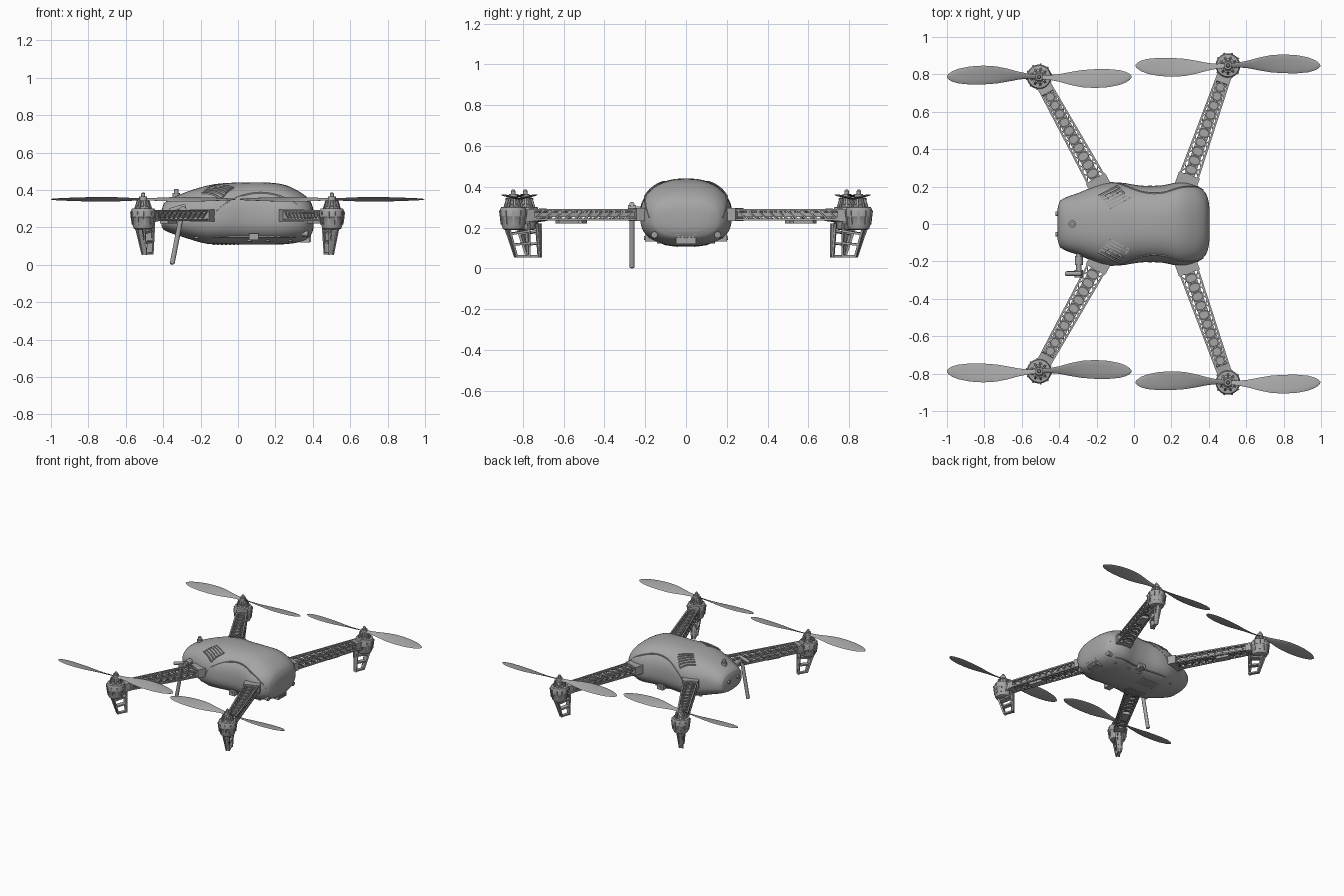
import bpy, bmesh, math
from mathutils import Vector, Matrix

if "Cube" in bpy.data.objects:
    bpy.data.objects.remove(bpy.data.objects["Cube"])

grey = bpy.data.materials.new("mid_grey")
grey.use_nodes = True
COL = (0.38, 0.38, 0.38, 1)
grey.diffuse_color = COL
grey.node_tree.nodes["Principled BSDF"].inputs["Base Color"].default_value = COL


# ---------- helpers ----------
def add(name, mesh, loc=(0, 0, 0), rot=0.0):
    ob = bpy.data.objects.new(name, mesh)
    ob.location, ob.rotation_euler = loc, (0, 0, rot)
    bpy.context.collection.objects.link(ob)
    return ob


def finish(name, bm, angle=35):
    bmesh.ops.recalc_face_normals(bm, faces=bm.faces)
    mesh = bpy.data.meshes.new(name)
    bm.to_mesh(mesh)
    bm.free()
    mesh.materials.append(grey)
    tmp = add("tmp", mesh)
    bpy.ops.object.select_all(action='DESELECT')
    tmp.select_set(True)
    bpy.context.view_layer.objects.active = tmp
    bpy.ops.object.shade_smooth_by_angle(angle=math.radians(angle))
    mesh = tmp.data
    bpy.data.objects.remove(tmp)
    return mesh


def frame(p, q):
    d = (q - p).normalized()
    side = d.cross(Vector((0, 0, 1)))
    side = side.normalized() if side.length > 1e-4 else Vector((0, 1, 0))
    m = Matrix((d, side, side.cross(d))).transposed().to_4x4()
    return Matrix.Translation((p + q) / 2) @ m


def beam(bm, p, q, w, h):
    p, q = Vector(p), Vector(q)
    s = Matrix.Diagonal(((q - p).length, w, h, 1))
    bmesh.ops.create_cube(bm, size=1, matrix=frame(p, q) @ s)


def rod(bm, p, q, r, seg=16, r2=None):
    p, q = Vector(p), Vector(q)
    m = frame(p, q) @ Matrix.Rotation(math.pi / 2, 4, 'Y')
    bmesh.ops.create_cone(bm, cap_ends=True, segments=seg, radius1=r,
                          radius2=r if r2 is None else r2,
                          depth=(q - p).length, matrix=m)


def loft(bm, rings):
    rows = [[bm.verts.new(c) for c in ring] for ring in rings]
    n = len(rows[0])
    for a, b in zip(rows, rows[1:]):
        for i in range(n):
            bm.faces.new((a[i], a[(i + 1) % n], b[(i + 1) % n], b[i]))
    bm.faces.new(rows[0])
    bm.faces.new(rows[-1])


def lathe(bm, prof, seg=28):
    loft(bm, [[(r * math.cos(2 * math.pi * i / seg), r * math.sin(2 * math.pi * i / seg), z)
               for i in range(seg)] for r, z in prof])


# ---------- body shape: x, half width, top, bottom ----------
ST = [(-0.408, .085, .295, .205), (-0.395, .125, .33, .185), (-0.30, .165, .38, .15),
      (-0.17, .215, .422, .113), (-0.08, .222, .436, .109), (0.04, .205, .44, .108),
      (0.15, .207, .44, .108), (0.25, .224, .427, .110), (0.33, .208, .39, .122),
      (0.38, .17, .35, .145), (0.398, .125, .315, .175), (0.404, .08, .29, .20)]
N = 2.5
MID = 0.25


def section(x):
    for k in range(len(ST) - 1):
        if x <= ST[k + 1][0]:
            break
    a, b = ST[k], ST[k + 1]
    t = (x - a[0]) / (b[0] - a[0])
    lo, hi = ST[max(k - 1, 0)], ST[min(k + 2, len(ST) - 1)]
    out = []
    for j in (1, 2, 3):
        w = b[0] - a[0]
        ma = (b[j] - lo[j]) / (b[0] - lo[0]) * w
        mb = (hi[j] - a[j]) / (hi[0] - a[0]) * w
        out.append((2*t**3 - 3*t*t + 1)*a[j] + (t**3 - 2*t*t + t)*ma
                   + (3*t*t - 2*t**3)*b[j] + (t**3 - t*t)*mb)
    return out


def skin_z(x, y, up=True):
    hw, zt, zb = section(x)
    return MID + ((zt if up else zb) - MID) * max(0, 1 - (abs(y) / hw) ** N) ** (1 / N)


def skin_y(x, z):
    hw, zt, zb = section(x)
    return hw * max(0, 1 - (abs(z - MID) / abs((zt if z > MID else zb) - MID)) ** N) ** (1 / N)


def body_ring(x, seg=56):
    hw, zt, zb = section(x)
    ring = []
    for i in range(seg):
        a = 2 * math.pi * i / seg
        c, s = math.cos(a), math.sin(a)
        ring.append((x, math.copysign(abs(c) ** (2 / N), c) * hw,
                     MID + abs(s) ** (2 / N) * ((zt - MID) if s > 0 else (zb - MID))))
    return ring


bm = bmesh.new()
xs = []
for a, b in zip(ST, ST[1:]):
    xs += [a[0] + (b[0] - a[0]) * i / 4 for i in range(4)]
loft(bm, [body_ring(x) for x in xs + [ST[-1][0]]])
add("body_shell", finish("body_shell", bm, 40))

# Seam lines and air vents lying on the shell
bm = bmesh.new()
vent = bmesh.new()
for s in (-1, 1):
    arch = []
    for i in range(29):
        x = -0.13 + 0.50 * i / 28
        z = 0.25 + 0.135 * math.sin(math.pi * i / 28) ** 0.6
        arch.append((x, s * skin_y(x, z), z))
    low = [(x / 100, s * skin_y(x / 100, 0.15), 0.15) for x in range(-14, 34, 3)]
    for path in (arch, low):
        for p, q in zip(path, path[1:]):
            beam(bm, p, q, 0.006, 0.006)
    for i in range(6):
        pts = []
        for t in range(5):
            x, y = -0.19 + .013 * i + .025 * t, .150 - .013 * i + .013 * t
            pts.append((x, s * y, skin_z(x, y) + .001))
        for p, q in zip(pts, pts[1:]):
            beam(vent, p, q, 0.008, 0.008)
    for t in (0, 4):
        x0, y0 = -0.19 + .025 * t, .150 + .013 * t
        ends = [(x, s * y, skin_z(x, y)) for x, y in ((x0, y0), (x0 + .0325, y0 - .0325), (x0 + .065, y0 - .065))]
        for p, q in zip(ends, ends[1:]):
            beam(vent, p, q, 0.008, 0.008)
    # Belly slots
    for i in range(7):
        x = -0.13 + 0.022 * i
        beam(vent, (x, s * .04, skin_z(x, .04, False)), (x, s * .11, skin_z(x, .11, False)), .009, .008)
add("shell_seams", finish("shell_seams", bm))
add("air_vents", finish("air_vents", vent))

# Belly screws, latch, nose sensors, port
bm = bmesh.new()
for s in (-1, 1):
    for x in (-0.22, 0.06, 0.16, 0.28):
        z = skin_z(x, .13, False)
        rod(bm, (x, s * .13, z - .004), (x, s * .13, z + .02), .012)
    rod(bm, (-.38, s * .055, .27), (-.42, s * .055, .27), .012)
    rod(bm, (.33, s * .15, .17), (.375, s * .155, .165), .016)
    beam(bm, (.06, s * .17, .15), (.11, s * .17, .15), .06, .035)
    rod(bm, (.085, s * .18, .15), (.085, s * .205, .15), .01)
rod(bm, (-.33, 0, .35), (-.33, 0, .385), .02)
rod(bm, (-.33, 0, .385), (-.33, 0, .405), .012)
add("fittings", finish("fittings", bm))
bm = bmesh.new()
beam(bm, (.33, 0, .145), (.385, 0, .145), .10, .05)
for i in range(5):
    beam(bm, (.38, -.036 + .018 * i, .143), (.39, -.036 + .018 * i, .143), .007, .04)
beam(bm, (.38, 0, .168), (.393, 0, .168), .11, .007)
add("end_port", finish("end_port", bm))

# Antenna on its side bracket
bm = bmesh.new()
rod(bm, (-.352, -.265, .006), (-.295, -.265, .30), .013)
bmesh.ops.create_uvsphere(bm, u_segments=14, v_segments=8, radius=.0135,
                          matrix=Matrix.Translation((-.352, -.265, .0135)))
rod(bm, (-.295, -.13, .29), (-.295, -.25, .29), .014)
rod(bm, (-.295, -.17, .29), (-.295, -.22, .29), .021)
rod(bm, (-.295, -.245, .29), (-.295, -.285, .29), .022)
rod(bm, (-.365, -.265, .29), (-.28, -.265, .315), .012)
add("antenna", finish("antenna", bm))

# ---------- lattice arm: motor at origin, body along -x ----------
L0, L1 = -0.045, -0.72


def half(u):
    return 0.034 + 0.017 * (u - L0) / (L1 - L0)


bm = bmesh.new()
for s in (-1, 1):
    for z in (.240, .287):
        beam(bm, (L0, s * half(L0), z), (L1, s * half(L1), z), .010, .010)
beam(bm, (L0, 0, .263), (L1, 0, .263), .055, .022)
cells = 13
step = (L1 - L0) / cells
for i in range(cells):
    u, v = L0 + step * i, L0 + step * (i + 1)
    m, h = (u + v) / 2, half(u) * .62
    e = abs(step) / 2 - .004
    hexa = [(m - e, -h * .45), (m - e, h * .45), (m - e * .5, h), (m + e * .5, h), (m + e, h * .45),
            (m + e, -h * .45), (m + e * .5, -h), (m - e * .5, -h)]
    for z in (.241, .285):
        for a, b in zip(hexa, hexa[1:] + hexa[:1]):
            beam(bm, (*a, z), (*b, z), .007, .010)
        for s in (-1, 1):
            beam(bm, (m, s * h, z), (u, s * half(u), z), .006, .008)
            beam(bm, (m, s * h, z), (v, s * half(v), z), .006, .008)
    for s in (-1, 1):
        beam(bm, (u, s * half(u), .24), (v, s * half(v), .287), .005, .007)
beam(bm, (-.23, 0, .232), (-.33, 0, .232), .05, .022)   # speed controller box
beam(bm, (-.62, 0, .264), (-.72, 0, .264), .118, .064)  # root clamp
arm = finish("arm", bm, 30)

# Motor pod with ribs
bm = bmesh.new()
lathe(bm, [(.038, .188), (.05, .193), (.058, .215), (.062, .25), (.066, .255), (.066, .285), (.06, .30), (.048, .302)])
for i in range(10):
    a = 2 * math.pi * i / 10
    c, s = math.cos(a), math.sin(a)
    beam(bm, (.057 * c, .057 * s, .215), (.066 * c, .066 * s, .285), .010, .010)
beam(bm, (-.03, 0, .255), (-.10, 0, .263), .075, .060)
pod = finish("motor_pod", bm)

# Motor bell, fins and shaft
bm = bmesh.new()
lathe(bm, [(.040, .30), (.040, .312), (.030, .315), (.030, .335), (.02, .345), (.02, .362), (.011, .365), (.011, .380), (.006, .386)], 20)
for i in range(9):
    a = 2 * math.pi * i / 9
    c, s = math.cos(a), math.sin(a)
    beam(bm, (.044 * c, .044 * s, .298), (.030 * c, .030 * s, .342), .009, .010)
motor = finish("motor", bm)

# Landing leg: tapering ladder in the plane of the arm
bm = bmesh.new()
outer, inner = [(.032, .20), (-.015, .055)], [(-.075, .22), (-.082, .055)]
for (a, za), (b, zb) in (outer, inner):
    for s in (-1, 1):
        beam(bm, (a, s * .024, za), (b, s * .010, zb), .009, .012)
    beam(bm, (a, 0, za), (b, 0, zb), .022, .007)
for t in (.22, .58, .97):
    o = [outer[0][k] + (outer[1][k] - outer[0][k]) * t for k in (0, 1)]
    n = [inner[0][k] + (inner[1][k] - inner[0][k]) * t for k in (0, 1)]
    beam(bm, (o[0], 0, o[1]), (n[0], 0, n[1]), .052 - .03 * t, .011)
leg = finish("landing_leg", bm)


# Two-bladed propeller; sign sets the pitch direction
def propeller(sign):
    bm = bmesh.new()
    # radius, chord, pitch in degrees
    blade = [(.01, .026, 25), (.06, .030, 28), (.11, .046, 24), (.17, .074, 19), (.23, .095, 15), (.30, .103, 12),
             (.37, .098, 10), (.43, .080, 8), (.465, .056, 7), (.485, .030, 6), (.494, .008, 6)]
    for turn in (1, -1):
        rings = []
        for r, w, deg in blade:
            a = sign * math.radians(deg)
            off = sign * .010 * math.sin(math.pi * r / .494)
            ring = []
            for i in range(12):
                t = 2 * math.pi * i / 12
                y, z = w / 2 * math.cos(t), min(.004, w * .12) * math.sin(t)
                ring.append((turn * r, turn * (off + y * math.cos(a) - z * math.sin(a)),
                             .35 + y * math.sin(a) + z * math.cos(a)))
            rings.append(ring)
        loft(bm, rings)
    rod(bm, (0, 0, .338), (0, 0, .366), .021, 20)
    return finish("propeller", bm, 50)


props = {1: propeller(1), -1: propeller(-1)}

# ---------- place the four arm assemblies ----------
for end, mx, my, dx, dy in (("left", .502, .847, .225, .64), ("right", -.507, .787, -.325, .587)):
    for side, s in (("front", -1), ("back", 1)):
        tag = side + "_" + end
        loc, rot = (mx, s * my, 0), math.atan2(s * dy, dx)
        for name, mesh in (("arm", arm), ("motor_pod", pod), ("motor", motor), ("landing_leg", leg)):
            add(name + "_" + tag, mesh, loc, rot)
        spin = s if mx > 0 else -s
        add("propeller_" + tag, props[spin], loc)
